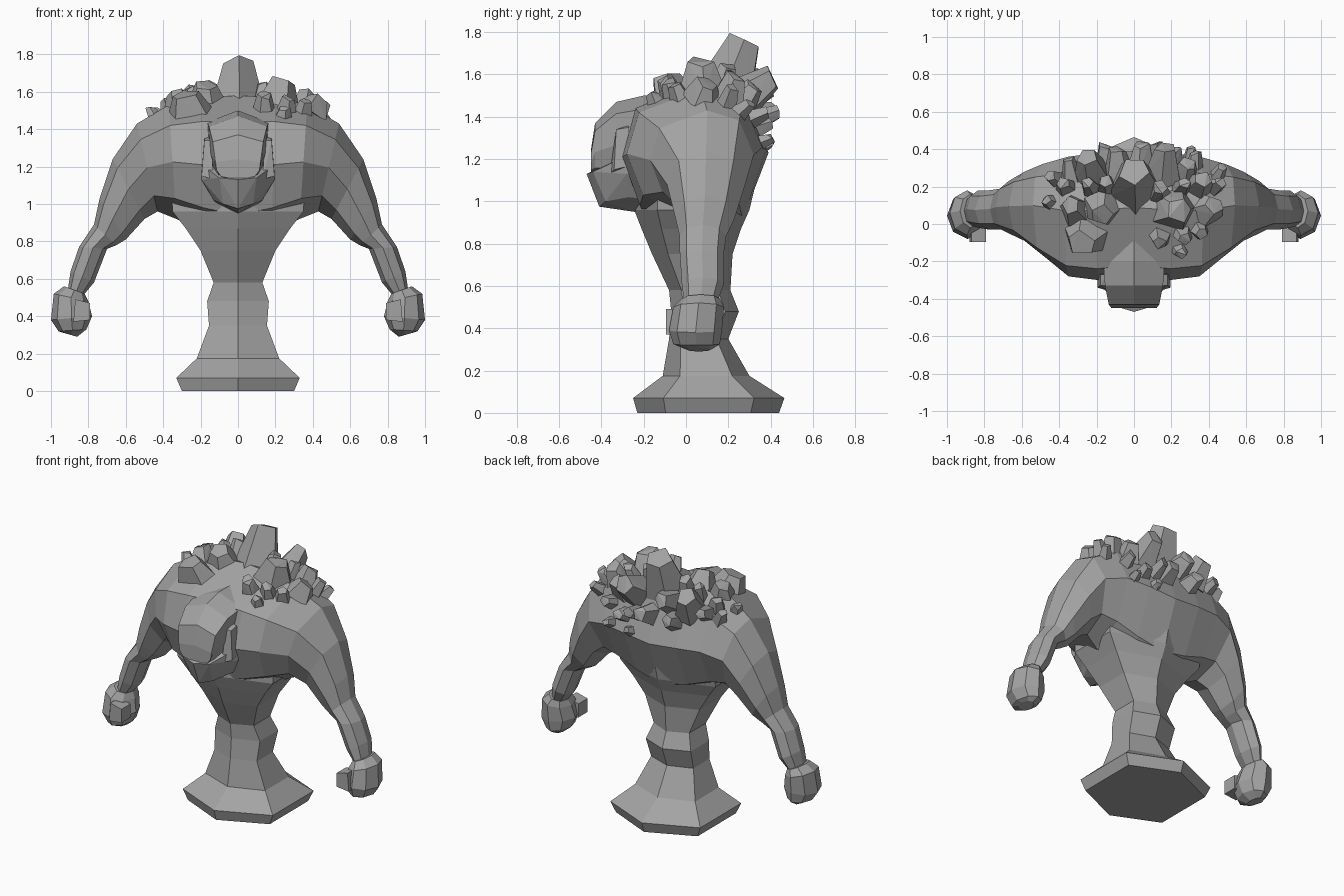
import bpy, bmesh, math, random
from mathutils import Vector
from mathutils.bvhtree import BVHTree

random.seed(4)
stone = bpy.data.materials.new("stone_grey")
stone.diffuse_color = (0.37, 0.37, 0.37, 1)


def finish(name, bm):
    bmesh.ops.recalc_face_normals(bm, faces=bm.faces)
    me = bpy.data.meshes.new(name)
    bm.to_mesh(me)
    me.materials.append(stone)
    ob = bpy.data.objects.new(name, me)
    bpy.context.collection.objects.link(ob)
    return ob


def loft(name, rings):
    bm = bmesh.new()
    vs = [[bm.verts.new(p) for p in r] for r in rings]
    n = len(vs[0])
    for a, b in zip(vs, vs[1:]):
        for i in range(n):
            j = (i + 1) % n
            bm.faces.new((a[i], a[j], b[j], b[i]))
    bm.faces.new(vs[0])
    bm.faces.new(vs[-1])
    return finish(name, bm)


def add_hull(bm, pts):
    vs = [bm.verts.new(p) for p in pts]
    res = bmesh.ops.convex_hull(bm, input=vs)
    loose = {g for g in res["geom_interior"] if isinstance(g, bmesh.types.BMVert)}
    bmesh.ops.delete(bm, geom=list(loose), context='VERTS')


def both(pts):
    return pts + [(-x, y, z) for x, y, z in pts if x]


# pedestal, waist and belly: z, half width, front y, back y
column = [(0, .30, -.23, .44), (.07, .33, -.25, .465), (.175, .22, -.11, .30),
          (.35, .155, -.08, .20), (.48, .165, -.07, .25), (.58, .13, -.08, .21),
          (.75, .20, -.16, .22), (.87, .28, -.21, .26), (.96, .35, -.245, .30),
          (1.17, .36, -.25, .35)]


def hexagon(z, w, y0, y1):
    a, b = y0 + (y1 - y0) * .2, y0 + (y1 - y0) * .8
    return [(0, y0, z), (w, a, z), (w, b, z), (0, y1, z), (-w, b, z), (-w, a, z)]


loft("pedestal_and_belly", [hexagon(*c) for c in column])

# cross sections as (y fraction, fraction from upper to lower edge)
CHEST = [(.55, 0), (.09, .18), (0, .5), (.12, .82), (.5, 1), (.82, .85), (1, .45), (.86, .1)]
ROUND = [(.5, 0), (.15, .15), (0, .5), (.15, .85), (.5, 1), (.85, .85), (1, .5), (.85, .15)]


def section(shape, xt, zt, xb, zb, y0, y1, side=1):
    return [(side * (xt + (xb - xt) * t), y0 + (y1 - y0) * s, zt + (zb - zt) * t)
            for s, t in shape]


# shoulders and arms: outer x z, inner x z, front y, back y
arm = [(0, 1.58, 0, .80, -.28, .39), (.20, 1.57, .18, .85, -.30, .38),
       (.37, 1.53, .33, .92, -.28, .36), (.54, 1.43, .43, .96, -.17, .32),
       (.67, 1.24, .50, .92, -.09, .28), (.74, 1.03, .60, .81, -.05, .23),
       (.77, .89, .65, .78, -.03, .19), (.85, .77, .70, .76, -.03, .18),
       (.895, .64, .77, .58, -.02, .18), (.91, .54, .82, .52, -.01, .15)]


def arm_rings(side):
    return [section(CHEST if i < 4 else ROUND, *a, side) for i, a in enumerate(arm)]


body = loft("shoulders_and_arms", arm_rings(-1)[:0:-1] + arm_rings(1))

# fists with thumbs
fist = [(.93, .56, .82, .52, -.02, .16), (.985, .52, .80, .48, -.06, .18),
        (1.0, .38, .78, .40, -.08, .17), (.96, .32, .81, .33, -.06, .16),
        (.93, .31, .86, .29, .0, .12)]
thumb = [(x, y, z) for x, z in ((.79, .47), (.87, .49), (.79, .38), (.88, .37)) for y in (-.095, 0)]
for side, label in ((-1, "left"), (1, "right")):
    loft("fist_" + label, [section(ROUND, *f, side) for f in fist])
    bm = bmesh.new()
    add_hull(bm, [(side * x, y, z) for x, y, z in thumb])
    finish("thumb_" + label, bm)

# head: y, half width, top z, bottom z
head = [(-.05, .17, 1.50, 1.02), (-.20, .165, 1.50, 1.08), (-.33, .155, 1.47, 1.10),
        (-.43, .135, 1.37, 1.12), (-.45, .12, 1.24, 1.13)]


def head_ring(y, w, zt, zb):
    h = zt - zb
    return [(0, y, zt), (w, y, zt - .15 * h), (w * .95, y, zt - .55 * h), (w * .75, y, zb + .15 * h),
            (0, y, zb), (-w * .75, y, zb + .15 * h), (-w * .95, y, zt - .55 * h), (-w, y, zt - .15 * h)]


loft("head", [head_ring(*h) for h in head])

# lower jaw
bm = bmesh.new()
add_hull(bm, both([(0, -.47, 1.13), (.10, -.44, 1.14), (.195, -.29, 1.21), (.19, -.1, 1.21),
                   (.195, -.28, 1.13), (0, -.41, .975), (.08, -.38, 1.0), (.13, -.27, 1.02),
                   (0, -.24, .95), (.12, -.1, 1.0)]))
finish("jaw", bm)

# tusks
bm = bmesh.new()
for s in (-1, 1):
    add_hull(bm, [(s * x, y, z) for x, y, z in
                  ((.195, -.34, 1.15), (.195, -.26, 1.17), (.13, -.36, 1.13), (.13, -.27, 1.15),
                   (.18, -.33, 1.34), (.18, -.27, 1.35), (.145, -.33, 1.34), (.145, -.27, 1.36))])
finish("tusks", bm)

# rocks growing from the back: tip x y z, base radius
rocks = [(0, .28, 1.755, .15), (.24, .07, 1.66, .125), (-.28, -.10, 1.58, .135),
         (-.17, .05, 1.635, .11), (-.34, .10, 1.60, .09), (-.25, .36, 1.60, .11),
         (.17, .41, 1.585, .11), (-.09, .39, 1.54, .09), (.04, .43, 1.43, .085),
         (.29, .33, 1.55, .085), (.37, .24, 1.59, .09), (.43, .10, 1.56, .10),
         (.46, .22, 1.53, .06), (.14, -.10, 1.58, .07), (.27, -.08, 1.56, .065),
         (.25, -.16, 1.51, .055), (.36, -.05, 1.54, .06), (-.45, .26, 1.51, .055),
         (-.47, .13, 1.51, .05), (-.38, .22, 1.56, .065), (-.15, .23, 1.64, .07),
         (.14, .20, 1.64, .075), (.22, .40, 1.37, .06), (.15, .405, 1.28, .045),
         (.30, .375, 1.29, .045), (-.15, .42, 1.43, .075), (-.35, .34, 1.50, .06),
         (.47, .30, 1.46, .05), (-.25, .22, 1.61, .06), (.27, .22, 1.61, .06),
         (.12, .43, 1.42, .06), (.33, .38, 1.42, .055)]
src = bmesh.new()
src.from_mesh(body.data)
tree = BVHTree.FromBMesh(src)
bm = bmesh.new()
for x, y, z, r in rocks:
    tip = Vector((x, y, z))
    base, normal, _, _ = tree.find_nearest(tip)
    axis = tip - base
    if axis.dot(normal) < .03:
        axis = normal * .05
        tip = base + axis
    axis.normalize()
    u = axis.orthogonal().normalized()
    v = axis.cross(u)
    turn = random.uniform(0, 6.28)
    pts = []
    for i in range(5):
        a = turn + i * math.tau / 5 + random.uniform(-.2, .2)
        d = u * math.cos(a) + v * math.sin(a)
        pts.append(base - axis * .04 + d * r)
        pts.append(tip + d * r * .55 + axis * random.uniform(-.015, .015))
    add_hull(bm, pts)
src.free()
finish("back_rocks", bm)
